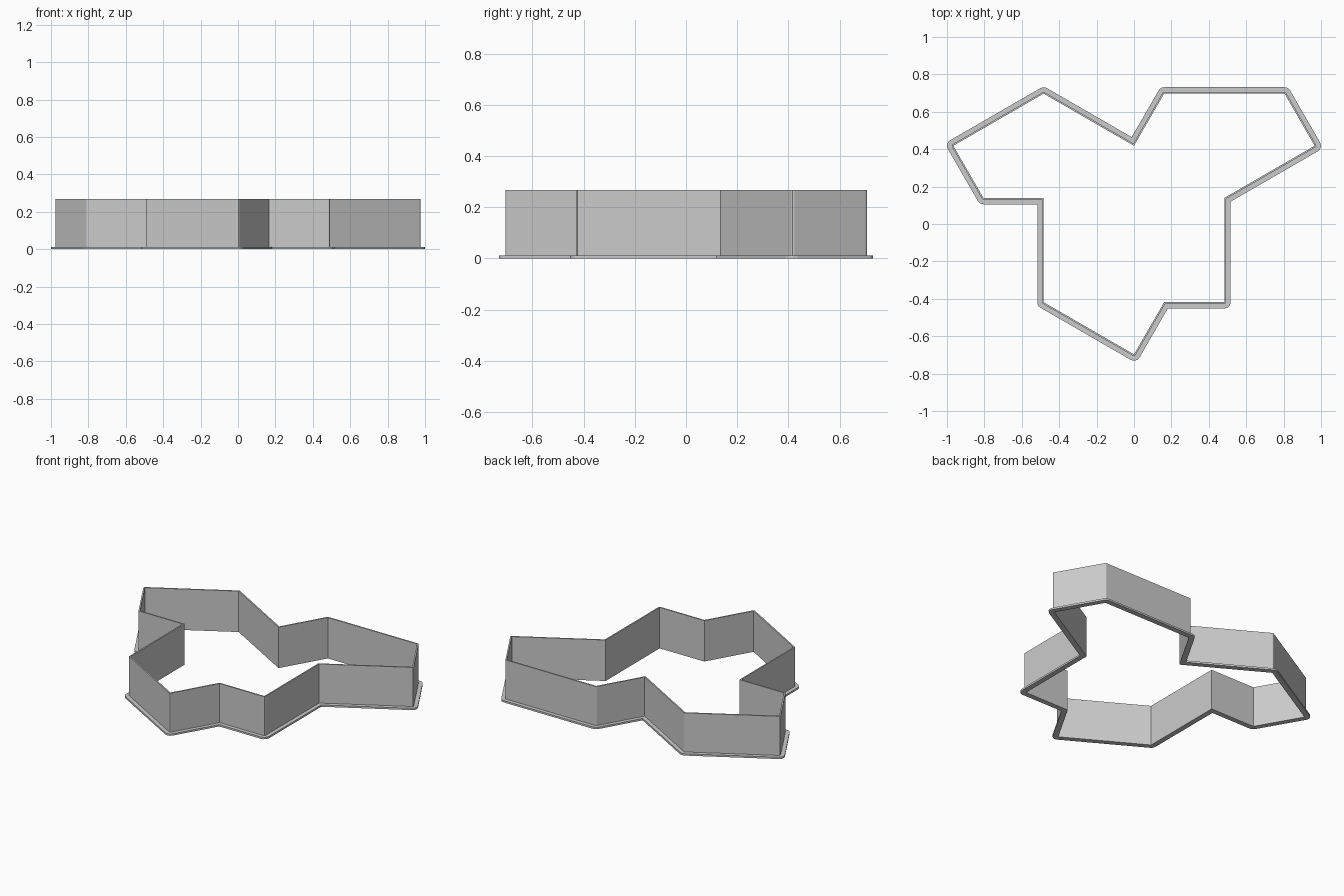
import bpy
import bmesh
from math import cos, sin, radians, sqrt
from mathutils import Vector

cube = bpy.data.objects.get("Cube")
if cube:
    bpy.data.objects.remove(cube, do_unlink=True)

S = 0.322            # short edge of the outline
L = S * sqrt(3)      # long edge
FLANGE_TOP = 0.012
WALL_TOP = 0.267

# Outline as a walk of (heading in degrees, length), counter-clockwise from the front tip
WALK = [(60, S), (0, S), (90, L), (30, L), (120, S), (180, 2 * S), (240, S),
        (150, L), (210, L), (300, S), (0, S), (270, L), (330, L)]


def polar(angle, radius):
    return Vector((cos(radians(angle)), sin(radians(angle)))) * radius


def outline():
    """Corner points, with the headings before and after each corner."""
    p = Vector((0, -1.25 * L))
    corners = []
    for i, (heading, length) in enumerate(WALK):
        before = WALK[i - 1][0]
        turn = (heading - before + 180) % 360 - 180
        corners.append((p.copy(), before, turn))
        p += polar(heading, length)
    return corners


def band(name, width, z0, z1, segments, material):
    """Closed band around the outline: sharp inside, rounded convex corners outside."""
    bm = bmesh.new()
    inner, outer = [], []
    for i, (p, before, turn) in enumerate(outline()):
        inner.append([bm.verts.new((p.x, p.y, z)) for z in (z0, z1)])
        if turn > 0:
            offsets = [polar(before - 90 + turn * k / segments, width)
                       for k in range(segments + 1)]
        else:
            offsets = [polar(before - 90 + turn / 2, width / cos(radians(turn / 2)))]
        for o in offsets:
            q = p + o
            outer.append((i, [bm.verts.new((q.x, q.y, z)) for z in (z0, z1)]))

    for j, (ib, b) in enumerate(outer):
        ia, a = outer[j - 1]
        bm.faces.new((a[0], b[0], b[1], a[1]))
        for level in (0, 1):
            loop = [a[level], b[level], inner[ib][level]]
            if ia != ib:
                loop.append(inner[ia][level])
            bm.faces.new(loop)
        if ia != ib:
            bm.faces.new((inner[ib][0], inner[ia][0], inner[ia][1], inner[ib][1]))

    bmesh.ops.recalc_face_normals(bm, faces=bm.faces)
    mesh = bpy.data.meshes.new(name)
    bm.to_mesh(mesh)
    bm.free()
    mesh.materials.append(material)
    obj = bpy.data.objects.new(name, mesh)
    bpy.context.collection.objects.link(obj)
    return obj


grey = bpy.data.materials.new("light_grey")
grey.use_nodes = True
colour = (0.6, 0.6, 0.6, 1)
grey.diffuse_color = colour
grey.node_tree.nodes["Principled BSDF"].inputs["Base Color"].default_value = colour

# Wide grip flange at the base, thin cutting wall above it
band("base_flange", 0.034, 0, FLANGE_TOP, 3, grey)
band("cutter_wall", 0.009, FLANGE_TOP, WALL_TOP, 2, grey)
